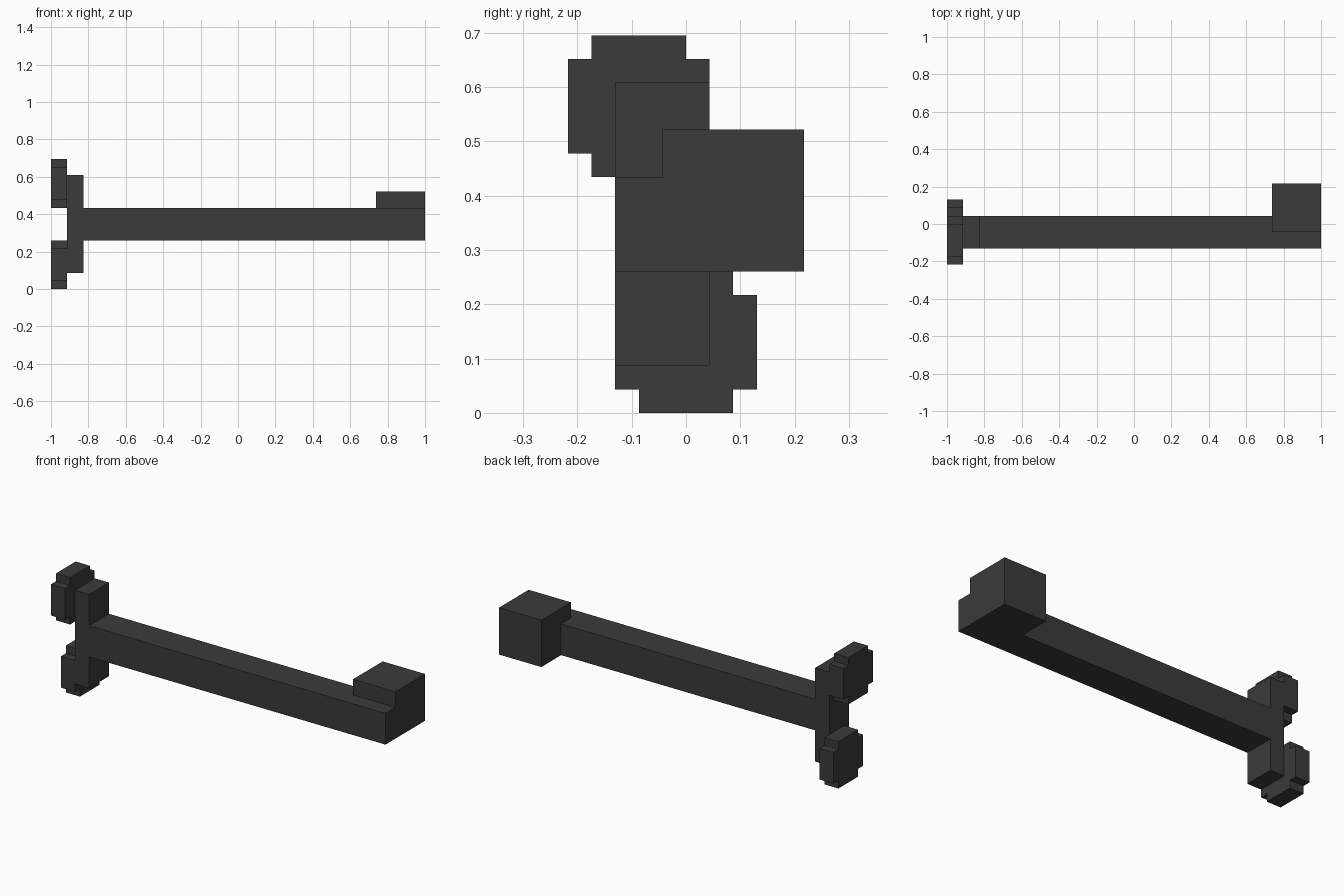
import bpy, bmesh

if "Cube" in bpy.data.objects:
    bpy.data.objects.remove(bpy.data.objects["Cube"])

U = 1 / 23  # the model sits on a grid of 46 cells along its length

dark = bpy.data.materials.new("charcoal")
dark.diffuse_color = (0.043, 0.043, 0.043, 1)
dark.use_nodes = True
dark.node_tree.nodes["Principled BSDF"].inputs["Base Color"].default_value = dark.diffuse_color


def extrude_x(name, profile, x0, x1):
    """Extrude a (y, z) profile in grid cells along x."""
    bm = bmesh.new()
    face = bm.faces.new([bm.verts.new((x0 * U, y * U, z * U)) for y, z in profile])
    out = bmesh.ops.extrude_face_region(bm, geom=[face], use_keep_orig=True)
    moved = [g for g in out["geom"] if isinstance(g, bmesh.types.BMVert)]
    bmesh.ops.translate(bm, verts=moved, vec=((x1 - x0) * U, 0, 0))
    bmesh.ops.recalc_face_normals(bm, faces=bm.faces)
    mesh = bpy.data.meshes.new(name)
    bm.to_mesh(mesh)
    bm.free()
    mesh.materials.append(dark)
    obj = bpy.data.objects.new(name, mesh)
    bpy.context.collection.objects.link(obj)
    return obj


def rect(y0, y1, z0, z1):
    return [(y0, z0), (y1, z0), (y1, z1), (y0, z1)]


def notched_square(cy, cz):
    """Six-cell square with one cell cut from every corner."""
    pts = [(2, -3), (2, -2), (3, -2)]
    ring = []
    for _ in range(4):
        ring += pts
        pts = [(-z, y) for y, z in pts]
    return [(cy + y, cz + z) for y, z in ring]


# Long shaft and upright cross plate
extrude_x("shaft", rect(-3, 1, 6, 10), -19, 17)
extrude_x("cross_plate", rect(-3, 1, 2, 14), -21, -19)

# Shaft tip merged with the offset end block
extrude_x("end_block",
          [(-3, 6), (5, 6), (5, 12), (-1, 12), (-1, 10), (-3, 10)], 17, 23)

# Notched discs on the far side of the plate
extrude_x("upper_disc", notched_square(-2, 13), -23, -21)
extrude_x("lower_disc", notched_square(0, 3), -23, -21)
